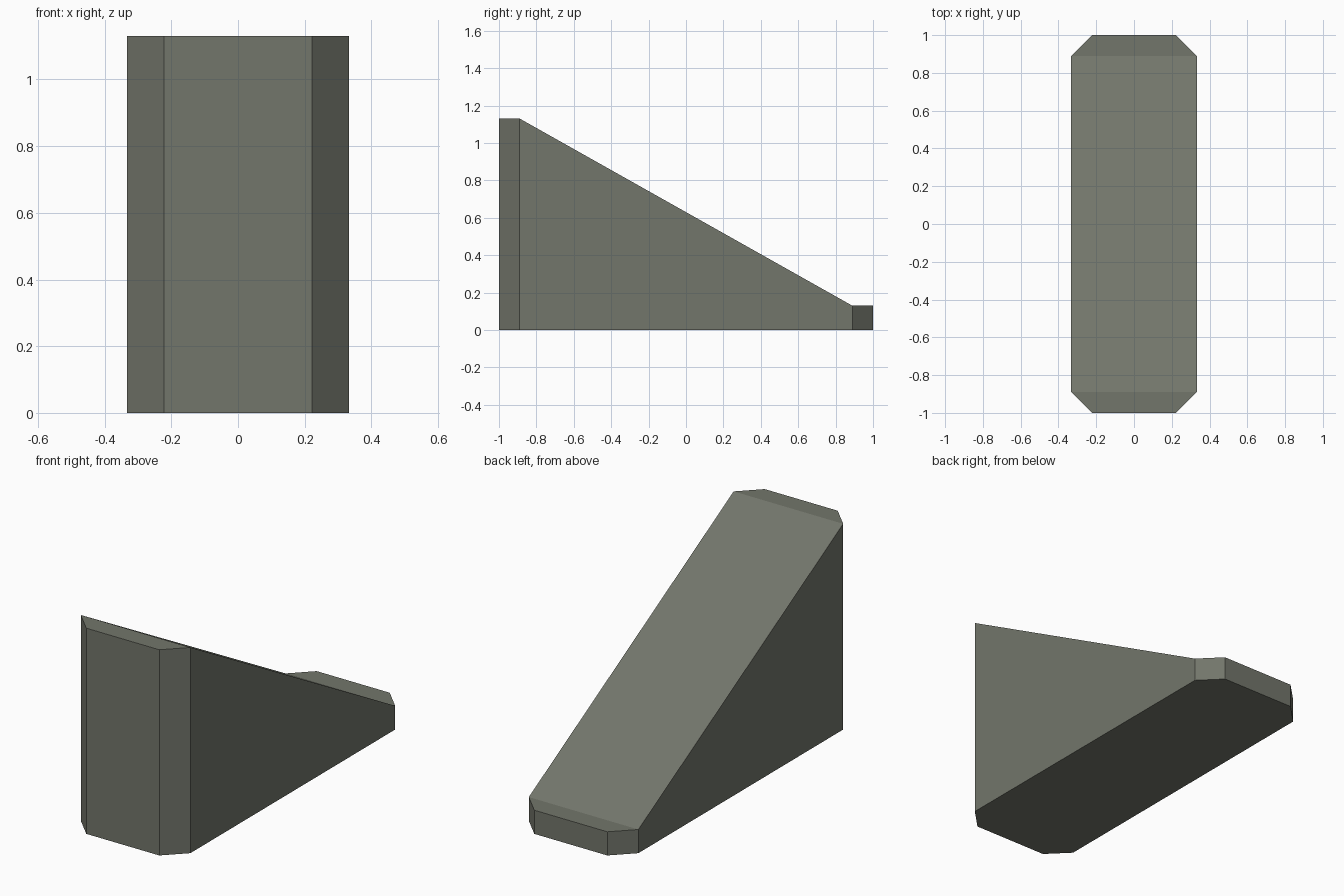
import bpy, bmesh

if "Cube" in bpy.data.objects:
    bpy.data.objects.remove(bpy.data.objects["Cube"])

# Main dimensions
HALF_W, HALF_L, CHAMFER = 0.333, 1.0, 0.111
HIGH, LOW = 1.13, 0.13

stone = bpy.data.materials.new("grey green stone")
stone.diffuse_color = (0.17, 0.18, 0.147, 1)
stone.use_nodes = True
stone.node_tree.nodes["Principled BSDF"].inputs["Base Color"].default_value = stone.diffuse_color

# Chamfered plan outline, counter-clockwise from the front left
ix, iy = HALF_W - CHAMFER, HALF_L - CHAMFER
outline = [(-ix, -HALF_L), (ix, -HALF_L), (HALF_W, -iy), (HALF_W, iy),
           (ix, HALF_L), (-ix, HALF_L), (-HALF_W, iy), (-HALF_W, -iy)]

# Wedge body: tall flat front, sloped middle, low flat back
bm = bmesh.new()
base = [bm.verts.new((x, y, 0)) for x, y in outline]
top = [bm.verts.new((x, y, HIGH if y < 0 else LOW)) for x, y in outline]
bm.faces.new(base[::-1])
for i in range(8):
    j = (i + 1) % 8
    bm.faces.new((base[i], base[j], top[j], top[i]))
for ids in ((0, 1, 2, 7), (7, 2, 3, 6), (6, 3, 4, 5)):
    bm.faces.new([top[i] for i in ids])
bmesh.ops.recalc_face_normals(bm, faces=bm.faces)

mesh = bpy.data.meshes.new("ramp_wedge")
bm.to_mesh(mesh)
bm.free()
mesh.materials.append(stone)
bpy.context.collection.objects.link(bpy.data.objects.new("ramp_wedge", mesh))
